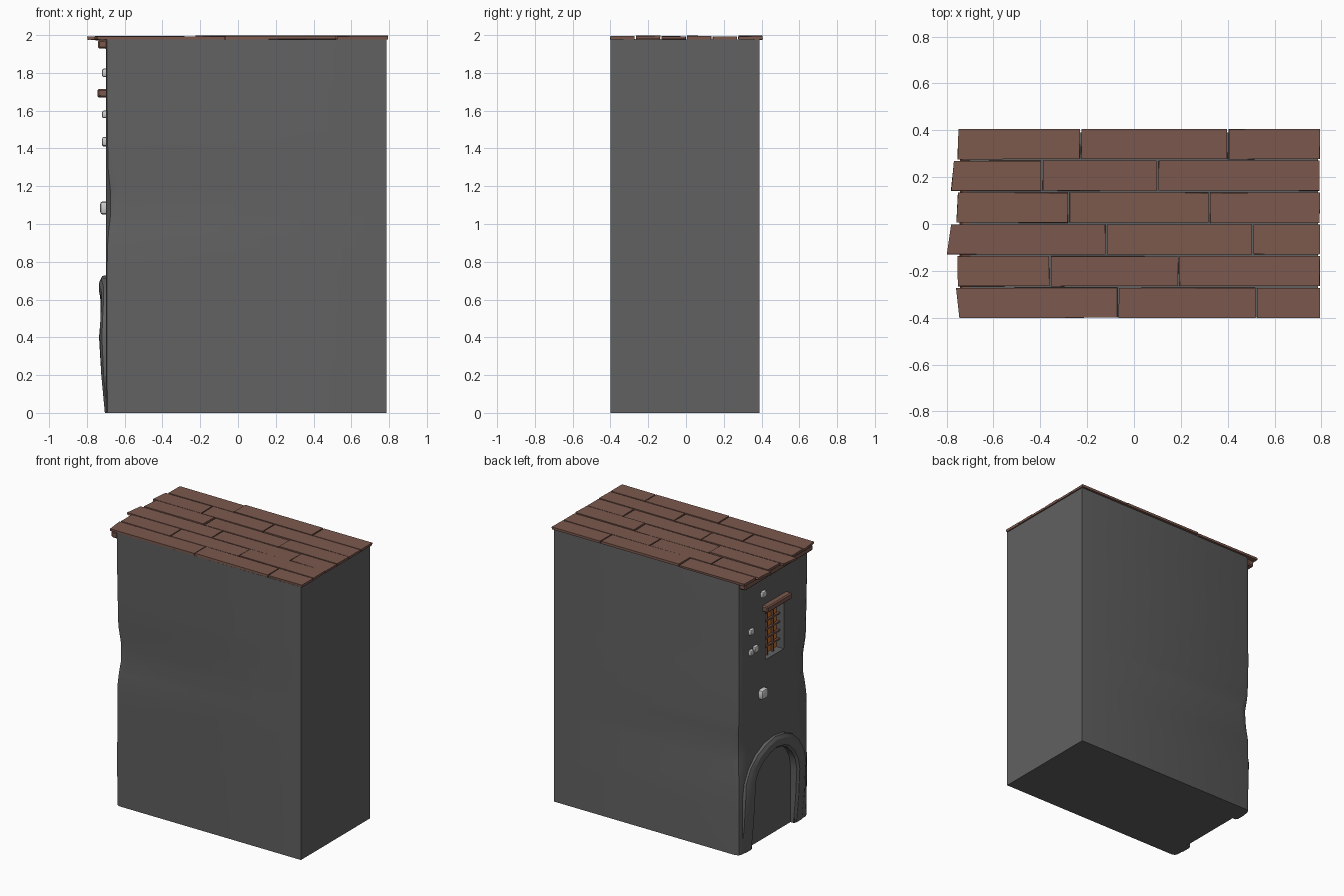
import bpy, bmesh, math, random
from mathutils import Vector

if "Cube" in bpy.data.objects:
    bpy.data.objects.remove(bpy.data.objects["Cube"])
random.seed(4)


def mat(name, rgb):
    m = bpy.data.materials.new(name)
    m.diffuse_color = (*rgb, 1)
    m.use_nodes = True
    m.node_tree.nodes["Principled BSDF"].inputs["Base Color"].default_value = m.diffuse_color
    return m


STONE = mat("dark_stone", (0.12, 0.12, 0.12))
WOOD = mat("brown_wood", (0.2, 0.1, 0.075))
GLOW = mat("orange_pane", (0.6, 0.16, 0.02))


def finish(name, bm, material=None, angle=None):
    bmesh.ops.recalc_face_normals(bm, faces=bm.faces[:])
    me = bpy.data.meshes.new(name)
    bm.to_mesh(me)
    bm.free()
    ob = bpy.data.objects.new(name, me)
    bpy.context.collection.objects.link(ob)
    if material:
        me.materials.append(material)
    if angle:
        smooth(ob, angle)
    return ob


def smooth(ob, angle):
    select(ob)
    bpy.ops.object.shade_smooth_by_angle(angle=math.radians(angle))


def select(ob):
    bpy.ops.object.select_all(action='DESELECT')
    ob.select_set(True)
    bpy.context.view_layer.objects.active = ob


def loft(bm, loops, cap=True):
    rings = [[bm.verts.new(p) for p in lp] for lp in loops]
    n = len(rings[0])
    for a, b in zip(rings, rings[1:]):
        for i in range(n):
            j = (i + 1) % n
            bm.faces.new((a[i], a[j], b[j], b[i]))
    if cap:
        bm.faces.new(rings[0])
        bm.faces.new(rings[-1])


def box(name, x, y, z, material=None, bevel=0, jitter=0):
    bm = bmesh.new()
    loft(bm, [[(x[i], y[j], k) for i, j in ((0, 0), (1, 0), (1, 1), (0, 1))] for k in z])
    for v in bm.verts:
        v.co += Vector([random.uniform(-jitter, jitter) for _ in range(3)])
    if bevel:
        bmesh.ops.bevel(bm, geom=bm.edges[:], offset=bevel, segments=1, affect='EDGES')
    return finish(name, bm, material)


def arch(ry, base, rz, n=10):
    # outline of a round-headed opening as (y, z), foot to foot
    pts = [(ry, 0), (ry, base * 0.5)]
    for i in range(n + 1):
        a = math.pi * i / n
        pts.append((ry * math.cos(a), base + rz * math.sin(a)))
    return pts + [(-ry, base * 0.5), (-ry, 0)]


# Wall block: cross-sections with worn, rounded corners on the door side
def section(z, cf, cb):
    x, y0, y1 = -0.70, -0.40, 0.39
    return [(0.785, y0, z), (0.785, y1, z),
            (x + cb, y1, z), (x + .3 * cb, y1 - .3 * cb, z), (x, y1 - cb, z),
            (x, y0 + cf, z), (x + .3 * cf, y0 + .3 * cf, z), (x + cf, y0, z)]


levels = [(0, .03, .035), (.3, .02, .03), (.55, .025, .035), (.66, .025, .07),
          (.78, .025, .085), (.88, .03, .05), (.96, .05, .04), (1.05, .085, .035),
          (1.18, .08, .03), (1.3, .04, .035), (1.5, .03, .04), (1.75, .02, .035),
          (1.977, .02, .04)]
bm = bmesh.new()
loft(bm, [section(*l) for l in levels])
walls = finish("walls", bm, STONE)

# Door and window recesses
bm = bmesh.new()
loft(bm, [[(x, y, z - .05 if z == 0 else z) for y, z in arch(.245, .40, .24)] for x in (-0.9, -0.67)])
cutters = [finish("door_cutter", bm),
           box("window_cutter", (-0.9, -0.63), (-0.12, 0.09), (1.31, 1.685))]
for c in cutters:
    c.hide_render = True
    m = walls.modifiers.new("cut", 'BOOLEAN')
    m.object, m.solver = c, 'EXACT'
    select(walls)
    bpy.ops.object.modifier_apply(modifier=m.name)
    bpy.data.objects.remove(c)
smooth(walls, 30)

# Arched stone door frame, chipped slightly in depth
inner, outer = arch(.24, .40, .24), arch(.355, .40, .33)
bm = bmesh.new()
loops = []
for i, ((yi, zi), (yo, zo)) in enumerate(zip(inner, outer)):
    f = -0.705 if i in (0, len(inner) - 1) else random.uniform(-0.737, -0.722)

    def at(t, x):
        return (x, yi + (yo - yi) * t, zi + (zo - zi) * t)
    loops.append([at(0, -0.665), at(0, f + .012), at(.15, f), at(.7, f),
                  at(.95, f + .012), at(1, -0.665)])
loft(bm, loops)
finish("door_frame", bm, STONE, 25)

# Window pane, lattice and lintel
box("window_pane", (-0.64, -0.625), (-0.12, 0.09), (1.31, 1.685), GLOW)
for i in range(5):
    z = 1.375 + i * 0.062
    box(f"window_bar_{i}", (-0.668, -0.652), (-0.12, 0.09), (z - .006, z + .006), WOOD)
for i, y in enumerate((-0.05, 0.02)):
    box(f"window_upright_{i}", (-0.668, -0.652), (y - .006, y + .006), (1.31, 1.685), WOOD)
box("window_lintel", (-0.745, -0.69), (-0.155, 0.125), (1.67, 1.715), WOOD, .008, .002)

# Beam under the eaves
box("eaves_beam", (-0.742, -0.69), (-0.395, 0.38), (1.928, 1.975), WOOD, .008, .002)

# Loose wall stones: y, z, width, height
stones = [(.12, 1.80, .05, .045), (.26, 1.58, .05, .04), (.262, 1.43, .04, .04),
          (.21, 1.437, .05, .048), (.13, 1.085, .075, .07)]
for i, (y, z, w, h) in enumerate(stones):
    bm = bmesh.new()
    bmesh.ops.create_cube(bm, size=1)
    bmesh.ops.bevel(bm, geom=bm.edges[:], offset=.24, segments=2, profile=.5, affect='EDGES')
    depth = .06 if h > .06 else .04
    for v in bm.verts:
        v.co = Vector((-0.70 + v.co.x * depth, y + v.co.y * w, z + v.co.z * h))
    finish(f"wall_stone_{i}", bm, None, 40)

# Roof planks: joints along x for each row, back to front
rows = [(-.752, -.225, .405), (-.775, -.39, .105), (-.755, -.275, .325),
        (-.79, -.115, .51), (-.752, -.355, .195), (-.752, -.065, .525)]
for r, joints in enumerate(rows):
    y1 = 0.405 - r * 0.1355
    ends = list(joints) + [0.80]
    for k in range(3):
        top = 1.993 + random.uniform(-.003, .004)
        ob = box(f"roof_plank_{r}_{k}", (ends[k], ends[k + 1] - .007), (y1 - .128, y1),
                 (top - .017, top), WOOD, 0, .0015)
        if k == 0:  # ragged end over the door side
            skew = random.uniform(-.008, .008)
            for v in ob.data.vertices:
                if v.co.x < joints[0] + .1:
                    v.co.x += skew if v.co.y > y1 - .06 else -skew
